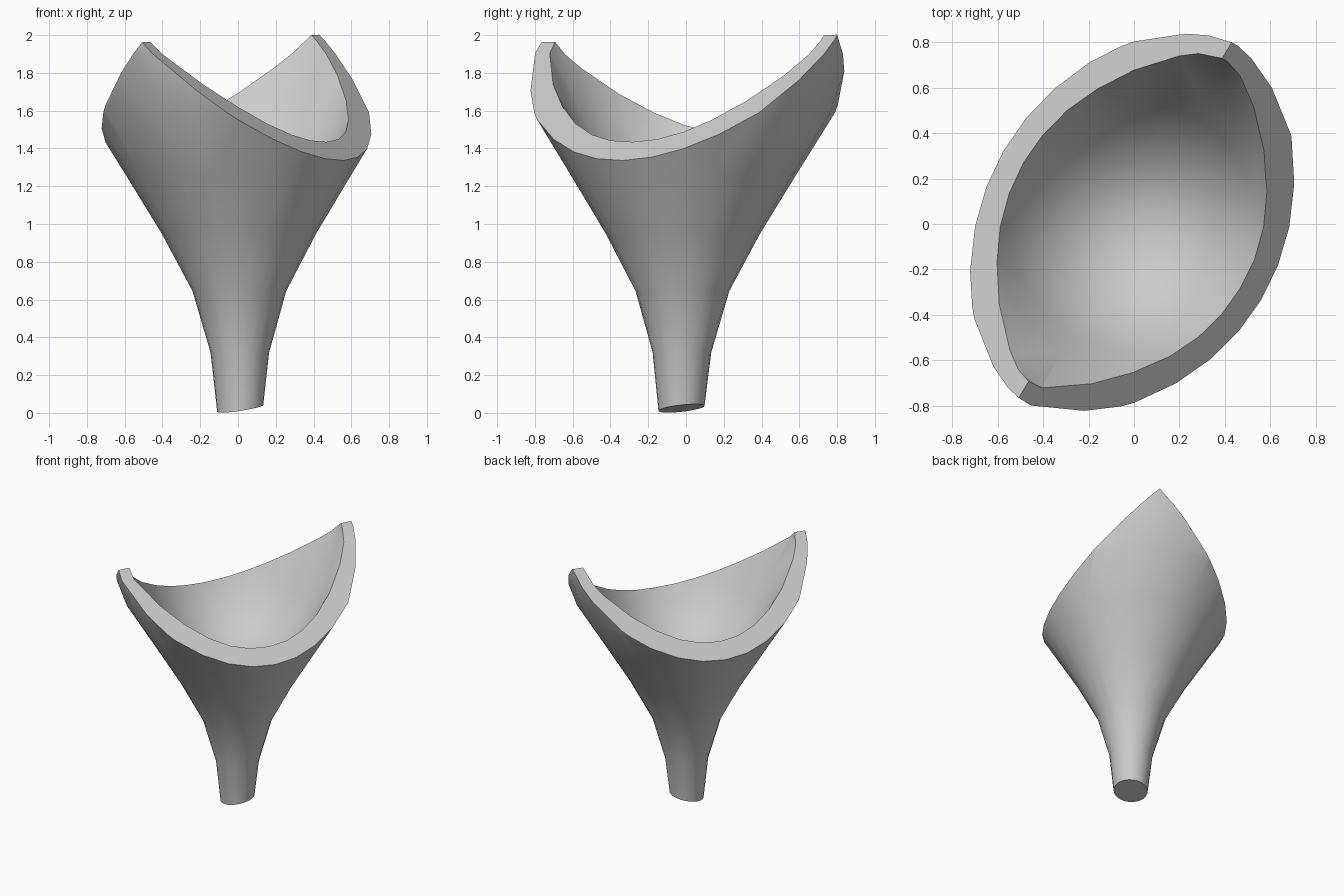
import bpy, bmesh
from math import sin, cos, pi
from mathutils import Vector

if "Cube" in bpy.data.objects:
    bpy.data.objects.remove(bpy.data.objects["Cube"])

SIDES = 24
OUTER = [(.122, .024), (.155, .32), (.248, .645), (.409, .95), (.603, 1.27),
         (.80, 1.59), (.91, 1.90), (.945, 2.25)]
INNER = [(.89, 2.25), (.818, 1.90), (.63, 1.60), (.55, 1.45), (.47, 1.335),
         (.37, 1.23), (.25, 1.145), (.13, 1.10)]


def mesh_object(name, bm):
    bmesh.ops.recalc_face_normals(bm, faces=bm.faces)
    me = bpy.data.meshes.new(name)
    bm.to_mesh(me)
    bm.free()
    ob = bpy.data.objects.new(name, me)
    bpy.context.collection.objects.link(ob)
    return ob


# Funnel: one closed lathe with an outer wall and an inner bowl
bm = bmesh.new()
rings = []
for i, (r, z) in enumerate(OUTER + INNER):
    cx = .012 * (1 - z / 1.6)
    cy = -.024 + .008 * z
    ring = []
    for k in range(SIDES):
        a = 2 * pi * k / SIDES
        x, y = r * cos(a), r * sin(a)
        tilt = .15 * x + .11 * y if i == 0 else 0   # slanted foot
        ring.append(bm.verts.new((x + cx, y + cy, z + tilt)))
    rings.append(ring)
for a, b in zip(rings, rings[1:]):
    for k in range(SIDES):
        n = (k + 1) % SIDES
        bm.faces.new((a[k], a[n], b[n], b[k]))
bm.faces.new(rings[0])
bottom = bm.verts.new((0, -.015, 1.085))
for k in range(SIDES):
    bm.faces.new((rings[-1][k], rings[-1][(k + 1) % SIDES], bottom))
funnel = mesh_object("funnel_cup", bm)

# Roof-shaped prism: its two slopes trim the rim
along, across = Vector((.514, .858, .022)), Vector((-.858, .514, 0))
mid = Vector((-.04, .015, 1.982))
bm = bmesh.new()
ends = []
for s in (-2, 2):
    p = mid + along * s
    ends.append([bm.verts.new(p),
                 bm.verts.new(p + across * 2.6 - Vector((0, 0, 2.6 * .985))),
                 bm.verts.new(p - across * 2.6 - Vector((0, 0, 2.6 * .93)))])
for i in range(3):
    j = (i + 1) % 3
    bm.faces.new((ends[0][i], ends[0][j], ends[1][j], ends[1][i]))
for e in ends:
    bm.faces.new(e)
cutter = mesh_object("rim_cutter", bm)
cutter.hide_render = True

# Trim the rim and shade
bpy.context.view_layer.objects.active = funnel
funnel.select_set(True)
mod = funnel.modifiers.new("trim", 'BOOLEAN')
mod.operation = 'INTERSECT'
mod.solver = 'EXACT'
mod.object = cutter
bpy.ops.object.modifier_apply(modifier="trim")
bpy.data.objects.remove(cutter)
bpy.ops.object.shade_smooth_by_angle(angle=.6)
